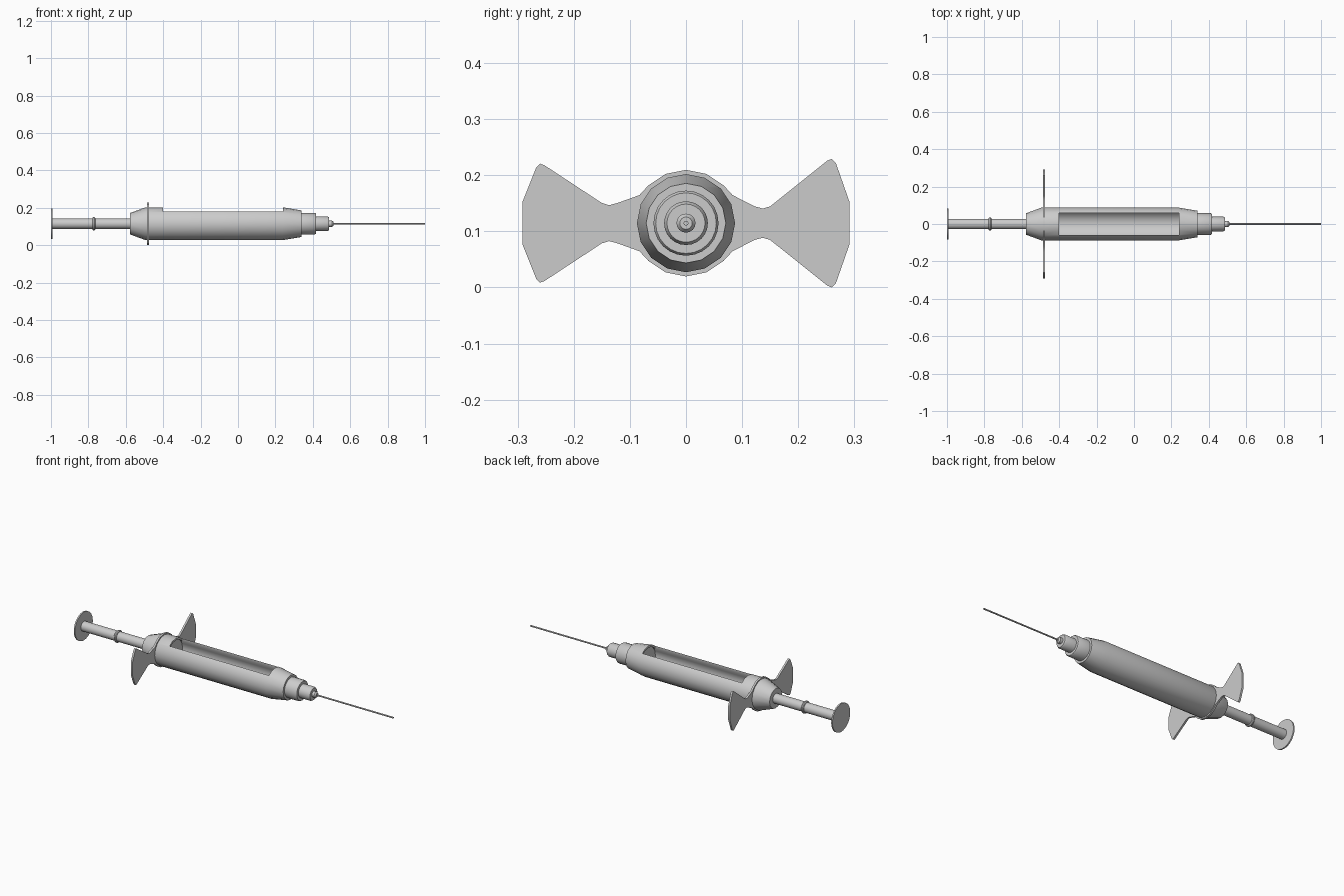
import bpy, bmesh
from math import cos, sin, pi, radians

if "Cube" in bpy.data.objects:
    bpy.data.objects.remove(bpy.data.objects["Cube"])

ZC = 0.1145  # height of the long axis


def finish(name, bm):
    bmesh.ops.recalc_face_normals(bm, faces=bm.faces)
    me = bpy.data.meshes.new(name)
    bm.to_mesh(me)
    bm.free()
    ob = bpy.data.objects.new(name, me)
    bpy.context.collection.objects.link(ob)
    return ob


def lathe(name, profile, sides=24):
    """Solid of revolution about the x axis from (x, radius) points."""
    bm = bmesh.new()
    rings = []
    for x, r in profile:
        rings.append([bm.verts.new((x, r * cos(2 * pi * i / sides), ZC + r * sin(2 * pi * i / sides)))
                      for i in range(sides)])
    for a, b in zip(rings, rings[1:]):
        for i in range(sides):
            j = (i + 1) % sides
            bm.faces.new((a[i], a[j], b[j], b[i]))
    bm.faces.new(rings[0])
    bm.faces.new(rings[-1])
    return finish(name, bm)


def smooth(ob, angle=35):
    bpy.ops.object.select_all(action='DESELECT')
    ob.select_set(True)
    bpy.context.view_layer.objects.active = ob
    bpy.ops.object.shade_smooth_by_angle(angle=radians(angle))


def cut(ob, cutter):
    mod = ob.modifiers.new("cut", 'BOOLEAN')
    mod.operation = 'DIFFERENCE'
    mod.solver = 'EXACT'
    mod.object = cutter
    bpy.context.view_layer.objects.active = ob
    bpy.ops.object.modifier_apply(modifier=mod.name)
    bpy.data.objects.remove(cutter)


# Barrel: hollow, with an open window along the top
barrel = lathe("barrel", [(-0.578, 0.057), (-0.495, 0.0875), (0.24, 0.0875), (0.34, 0.071)], 16)
cut(barrel, lathe("chamber_cutter", [(-0.41, 0.076), (0.25, 0.076)], 16))
bm = bmesh.new()
bmesh.ops.create_cube(bm, size=1)
for v in bm.verts:
    v.co = (-0.08 + v.co.x * 0.64, v.co.y * 0.116, ZC + 0.1 + v.co.z * 0.2)
cut(barrel, finish("window_cutter", bm))

# Stepped nozzle, needle and plunger
parts = [
    barrel,
    lathe("nozzle_base", [(0.33, 0.058), (0.41, 0.058), (0.416, 0.054)]),
    lathe("nozzle_step", [(0.40, 0.039), (0.478, 0.039), (0.487, 0.034)]),
    lathe("needle_hub", [(0.48, 0.017), (0.502, 0.017), (0.51, 0.011)], 16),
    lathe("needle", [(0.50, 0.0045), (1.0, 0.0045)], 10),
    lathe("plunger_rod", [(-0.998, 0.028), (-0.57, 0.028)]),
    lathe("plunger_ring", [(-0.778, 0.031), (-0.774, 0.035), (-0.767, 0.035), (-0.763, 0.031)]),
    lathe("thumb_disc", [(-1.0, 0.082), (-0.992, 0.082)], 32),
]


# Finger grip: collar with two flared wings
def wing(side, tip, waist):
    top = [(0.083, 0.05), (0.122, waist + 0.004), (0.137, waist), (0.150, waist + 0.004),
           (0.252, tip - 0.003), (0.26, tip), (0.267, tip - 0.007), (0.291, 0.039)]
    loop = top + [(y, -z) for y, z in reversed(top)]
    return [(side * y, z) for y, z in loop]


def arc(start):
    return [(0.095 * cos(radians(start + 22.5 * i)), 0.095 * sin(radians(start + 22.5 * i)))
            for i in range(5)]


right = wing(1, 0.1145, 0.026)[::-1]
left = wing(-1, 0.106, 0.032)
outline = right + arc(45) + left + arc(225)
bm = bmesh.new()
face = bm.faces.new([bm.verts.new((-0.486, y, ZC + z)) for y, z in outline])
ext = bmesh.ops.extrude_face_region(bm, geom=[face])
for v in ext["geom"]:
    if isinstance(v, bmesh.types.BMVert):
        v.co.x += 0.011
parts.append(finish("finger_grip", bm))

for ob in parts:
    smooth(ob)
